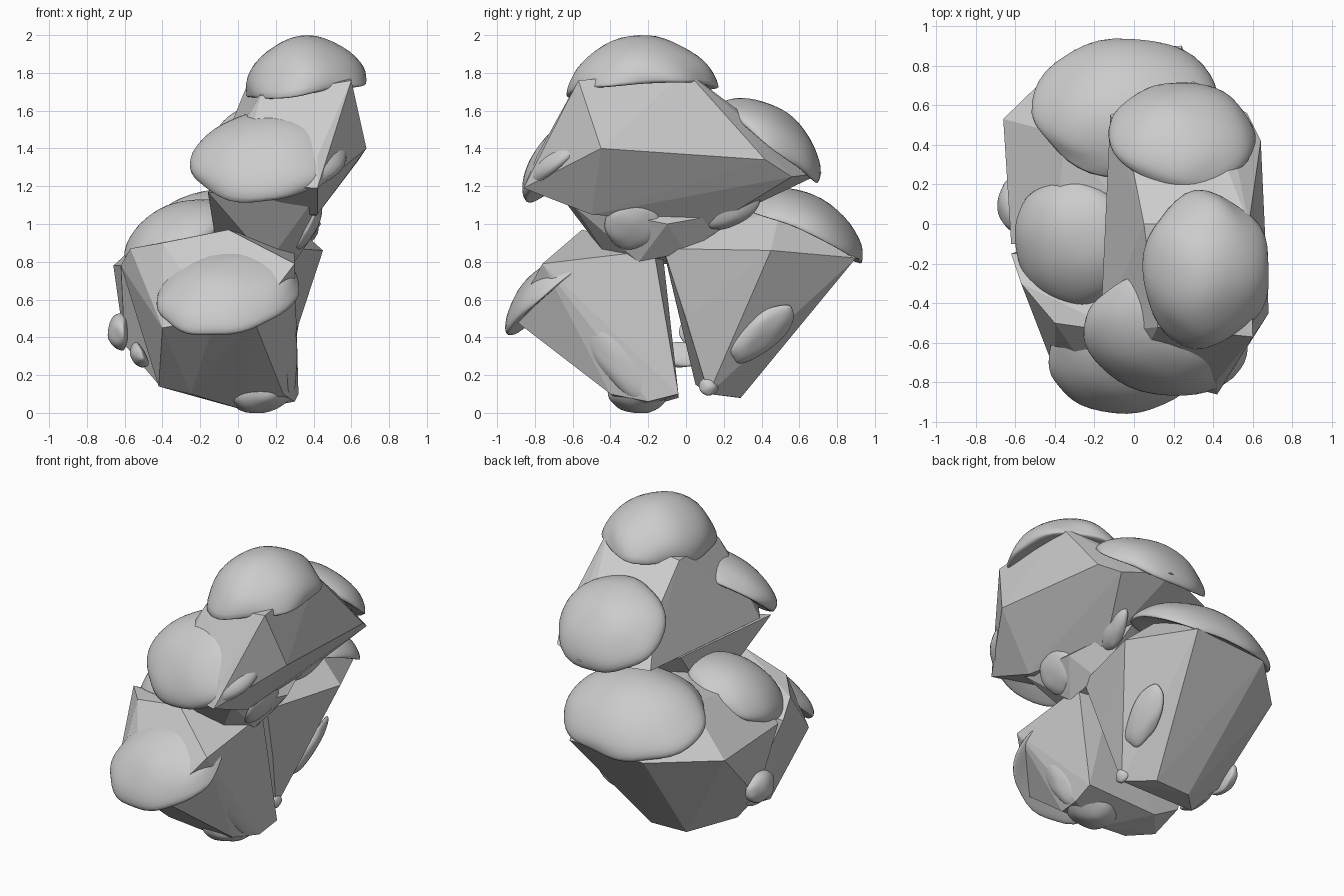
import bpy, bmesh
from mathutils import Vector, Matrix, noise


def add_object(name, bm):
    me = bpy.data.meshes.new(name)
    bm.to_mesh(me)
    bm.free()
    bpy.context.collection.objects.link(bpy.data.objects.new(name, me))


def rock(name, pts):
    """Flat-faced boulder: convex hull of a few corner points."""
    bm = bmesh.new()
    for p in pts:
        bm.verts.new(p)
    res = bmesh.ops.convex_hull(bm, input=bm.verts)
    junk = [g for g in res["geom_interior"] if isinstance(g, bmesh.types.BMVert)]
    bmesh.ops.delete(bm, geom=junk, context='VERTS')
    bmesh.ops.recalc_face_normals(bm, faces=bm.faces)
    add_object(name, bm)


def cap(name, centre, normal, radii, side=(1, 0, 0), droop=0.0):
    """Smooth dome draped on a rock: height along normal, rim drooping over edges."""
    n = Vector(normal).normalized()
    s = Vector(side)
    s = (s - n * s.dot(n)).normalized()
    t = n.cross(s)
    rot = Matrix((s, t, n)).transposed()
    bm = bmesh.new()
    bmesh.ops.create_icosphere(bm, subdivisions=4, radius=1)
    for v in bm.verts:
        c = v.co * (1 + 0.08 * noise.noise(v.co * 1.5 + Vector(centre) * 5))
        h = radii[2] * (1 if c.z > 0 else 0.35)
        sag = droop * (c.x ** 2 + c.y ** 2)
        v.co = rot @ Vector((c.x * radii[0], c.y * radii[1], c.z * h - sag)) + Vector(centre)
        v.co.z = max(v.co.z, 0)
    for f in bm.faces:
        f.smooth = True
    add_object(name, bm)


# Stacked boulders
rock("upper_rock", [
    (0.42, -0.86, 1.19), (0.42, -0.79, 1.36), (0.0, -0.76, 1.21), (-0.17, -0.55, 1.2),
    (-0.14, 0.0, 1.22), (-0.12, 0.55, 1.25), (0.3, 0.72, 1.27), (0.57, 0.56, 1.25),
    (0.64, 0.42, 1.34), (0.68, -0.45, 1.4), (0.6, -0.57, 1.76), (0.58, 0.0, 1.81),
    (0.12, -0.52, 1.68), (0.05, 0.0, 1.74), (0.52, 0.3, 1.56), (-0.02, 0.35, 1.52),
    (0.42, -0.5, 1.05), (0.1, -0.45, 1.06), (0.35, 0.15, 1.0)])
rock("neck_rock", [
    (-0.16, -0.68, 1.17), (0.38, -0.6, 1.1), (0.3, -0.25, 0.8), (0.16, -0.4, 0.8),
    (0.44, -0.1, 1.0), (0.3, 0.35, 1.08), (-0.1, 0.2, 1.2), (-0.1, -0.1, 0.8),
    (0.3, 0.0, 0.85)])
rock("lower_front_rock", [
    (-0.4, -0.74, 0.45), (-0.12, -0.9, 0.5), (0.08, -0.92, 0.5), (0.3, -0.76, 0.79),
    (0.3, -0.17, 0.86), (-0.05, -0.55, 0.97), (-0.4, -0.5, 0.9), (-0.57, -0.3, 0.87),
    (-0.62, -0.15, 0.78), (-0.42, -0.3, 0.14), (-0.25, -0.38, 0.1), (0.05, -0.28, 0.01),
    (0.3, -0.2, 0.06), (0.32, -0.04, 0.1), (-0.2, -0.04, 0.08), (0.24, -0.4, 0.1),
    (-0.4, -0.06, 0.2), (0.1, -0.12, 0.82)])
rock("lower_back_rock", [
    (0.45, 0.45, 0.86), (0.24, 0.9, 0.82), (-0.3, 0.88, 0.8), (0.3, -0.12, 0.87),
    (0.26, 0.0, 0.5), (0.2, 0.12, 0.1), (0.06, 0.29, 0.08), (-0.2, 0.28, 0.08),
    (-0.42, 0.05, 0.15), (-0.66, 0.53, 0.78), (-0.62, -0.1, 0.78), (-0.6, 0.1, 0.36),
    (-0.35, 0.45, 1.06), (0.2, 0.5, 1.08), (-0.4, -0.1, 0.98), (0.0, 0.0, 1.06)])

# Large smooth caps
cap("top_cap", (0.35, -0.24, 1.81), (-0.12, -0.06, 1), (0.33, 0.39, 0.19), droop=0.09)
cap("upper_front_cap", (0.16, -0.59, 1.39), (-0.1, -0.55, 0.75), (0.42, 0.36, 0.15), droop=0.06)
cap("upper_back_cap", (0.24, 0.48, 1.48), (0, 0.62, 0.78), (0.37, 0.33, 0.12), droop=0.07)
cap("lower_front_cap", (-0.06, -0.72, 0.67), (-0.1, -0.62, 0.75), (0.39, 0.32, 0.11),
    (1, 0, 0.4), droop=0.05)
cap("lower_back_cap", (-0.04, 0.63, 1.04), (-0.05, 0.4, 0.9), (0.48, 0.38, 0.12), droop=0.1)
cap("middle_cap", (-0.33, -0.1, 0.98), (-0.4, -0.2, 0.9), (0.32, 0.32, 0.12), droop=0.06)

# Small smooth patches
cap("left_patch", (-0.61, 0.1, 0.43), (-1, 0, 0), (0.13, 0.1, 0.08), (0, 1, 0))
cap("left_low_patch", (-0.51, -0.02, 0.31), (-1, 0, -0.5), (0.14, 0.07, 0.06), (0, 1, 0))
cap("right_back_patch", (0.25, 0.4, 0.42), (1, 0.3, -0.5), (0.21, 0.1, 0.05), (0, 0.7, 0.7))
cap("right_front_patch", (0.26, -0.38, 0.3), (1, -0.2, -0.1), (0.28, 0.1, 0.05), (0, 0.6, -0.8))
cap("foot_patch", (0.12, -0.26, 0.12), (0.2, -0.1, -1), (0.18, 0.16, 0.12))
cap("back_foot_patch", (0.19, 0.12, 0.14), (1, 0, 0), (0.05, 0.05, 0.04), (0, 1, 0))
cap("neck_patch", (0.37, -0.28, 0.99), (1, 0, -0.5), (0.15, 0.14, 0.05), (0, 1, 0))
cap("neck_back_patch", (0.36, 0.25, 1.07), (1, 0, -0.5), (0.16, 0.08, 0.05), (0, 0.8, 0.6))
